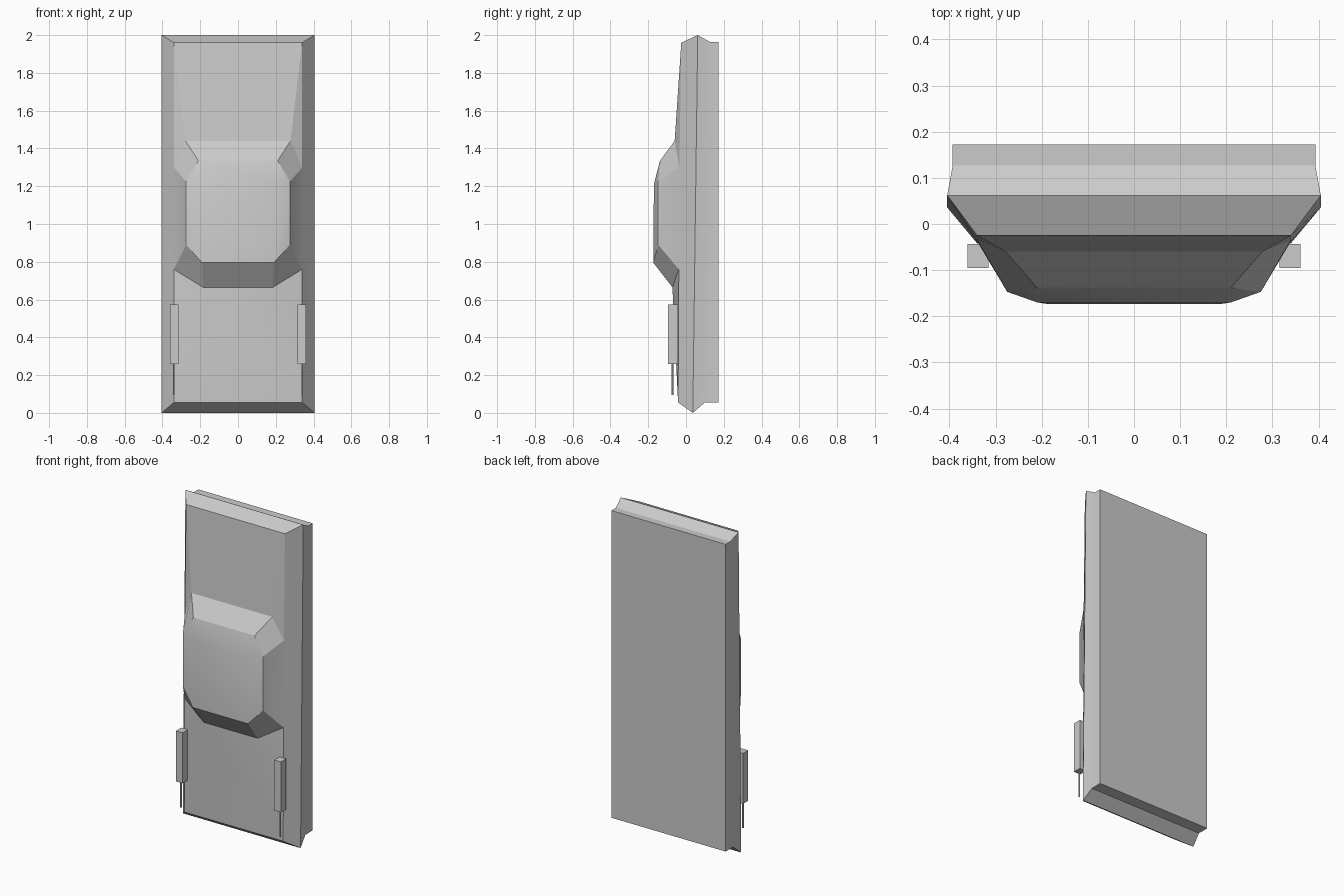
import bpy, bmesh, math

if "Cube" in bpy.data.objects:
    bpy.data.objects.remove(bpy.data.objects["Cube"])

# Right-half outline points; the left half is mirrored from them
P = {
    # front rim of the hull
    "rim_low": (0.34, -0.042, 0.055), "rim_mid_low": (0.34, -0.038, 0.76),
    "rim_mid_high": (0.34, -0.035, 1.30), "rim_high": (0.34, -0.025, 1.96),
    # widest line of the hull
    "waist_low": (0.405, 0.036, 0.0), "waist_high": (0.405, 0.062, 2.0),
    # step and flat back
    "step_low": (0.393, 0.10, 0.055), "step_high": (0.393, 0.127, 1.964),
    "back_low": (0.393, 0.172, 0.055), "back_high": (0.393, 0.172, 1.964),
    # raised cabin
    "foot_low": (0.185, -0.072, 0.665), "foot_high": (0.278, -0.06, 1.44),
    "brow": (0.21, -0.138, 1.335), "roof_high": (0.21, -0.17, 1.21),
    "roof_low": (0.19, -0.173, 0.795),
    "side_high": (0.275, -0.147, 1.225), "side_low": (0.275, -0.147, 0.89),
}

bm = bmesh.new()
R = {k: bm.verts.new(c) for k, c in P.items()}
L = {k: bm.verts.new((-c[0], c[1], c[2])) for k, c in P.items()}


def sides(*names):
    bm.faces.new([R[n] for n in names])
    bm.faces.new([L[n] for n in reversed(names)])


def across(a, b):
    bm.faces.new([R[a], R[b], L[b], L[a]])


# Panels running across the full width, as one closed strip around the body
strip = ["rim_low", "foot_low", "roof_low", "roof_high", "brow", "foot_high",
         "rim_high", "waist_high", "step_high", "back_high", "back_low",
         "step_low", "waist_low"]
for a, b in zip(strip, strip[1:] + strip[:1]):
    across(a, b)

# Hull flanks
sides("rim_low", "rim_mid_low", "rim_mid_high", "rim_high", "waist_high", "waist_low")
sides("waist_low", "waist_high", "step_high", "step_low")
sides("step_low", "step_high", "back_high", "back_low")
# Deck corners
sides("rim_low", "foot_low", "rim_mid_low")
sides("rim_high", "rim_mid_high", "foot_high")
# Cabin flanks
sides("rim_mid_low", "side_low", "side_high", "rim_mid_high")
sides("rim_mid_low", "foot_low", "roof_low", "side_low")
sides("rim_mid_high", "side_high", "brow", "foot_high")
sides("brow", "side_high", "roof_high")
sides("roof_low", "roof_high", "side_high", "side_low")
bmesh.ops.recalc_face_normals(bm, faces=bm.faces[:])

mesh = bpy.data.meshes.new("hull")
bm.to_mesh(mesh)
bm.free()
hull = bpy.data.objects.new("hull", mesh)
bpy.context.collection.objects.link(hull)
bpy.context.view_layer.objects.active = hull
hull.select_set(True)
bpy.ops.object.shade_smooth_by_angle(angle=math.radians(22))

# Gun pods with thin barrels on each side
for side, s in (("right", 1), ("left", -1)):
    bpy.ops.mesh.primitive_cube_add(size=1, location=(s * 0.338, -0.069, 0.417))
    pod = bpy.context.object
    pod.name = side + "_gun_pod"
    pod.scale = (0.046, 0.052, 0.314)
    bpy.ops.mesh.primitive_cylinder_add(vertices=6, radius=0.005, depth=0.17,
                                        location=(s * 0.341, -0.072, 0.18))
    bpy.context.object.name = side + "_gun_barrel"
